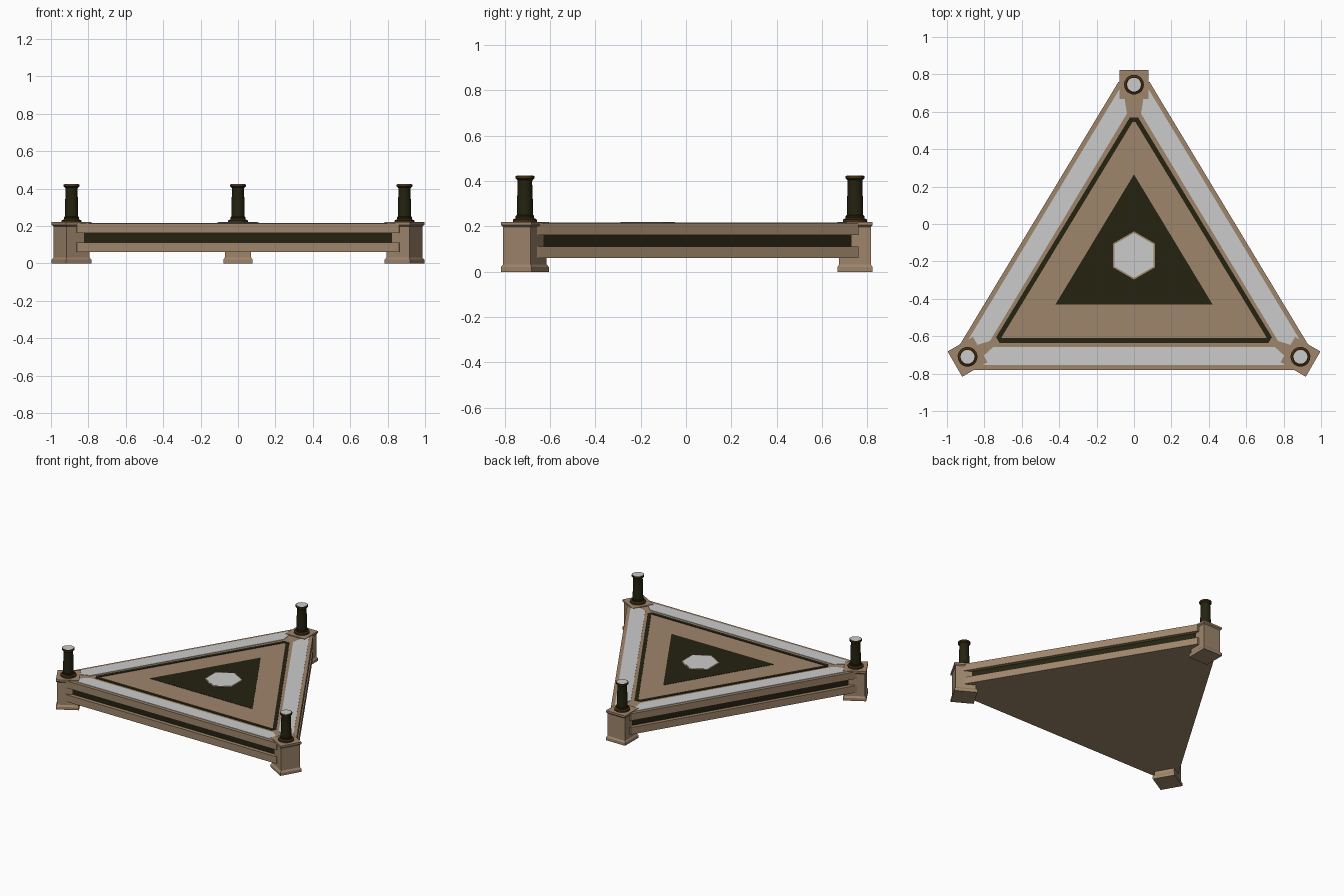
import bpy, bmesh, math
from mathutils import Vector

if "Cube" in bpy.data.objects:
    bpy.data.objects.remove(bpy.data.objects["Cube"])


def material(name, rgb):
    m = bpy.data.materials.new(name)
    m.diffuse_color = (*rgb, 1)
    m.use_nodes = True
    m.node_tree.nodes["Principled BSDF"].inputs["Base Color"].default_value = m.diffuse_color
    return m


TAN = material("tan stone", (0.342, 0.235, 0.147))
DARK = material("dark olive", (0.018, 0.016, 0.005))
GREY = material("pale grey", (0.60, 0.60, 0.60))
BROWN = material("dark bronze", (0.055, 0.026, 0.006))


def inset(pts, d):
    """Offset a counter-clockwise convex outline inward by d."""
    out, n = [], len(pts)
    for i in range(n):
        p = Vector(pts[i])
        e1 = (p - Vector(pts[i - 1])).normalized()
        e2 = (Vector(pts[(i + 1) % n]) - p).normalized()
        n1, n2 = Vector((-e1.y, e1.x)), Vector((-e2.y, e2.x))
        out.append(tuple(p + (n1 + n2) * d / (1 + n1.dot(n2))))
    return out


def loft(name, loops, mats, bands=None, loc=(0, 0), rot=0, smooth=False):
    """Skin stacked (outline, z) loops, cap both ends; bands = material per row + top cap."""
    bm = bmesh.new()
    rings = [[bm.verts.new((x, y, z)) for x, y in pts] for pts, z in loops]
    n = len(rings[0])
    bands = bands or [0] * len(rings)
    for r in range(len(rings) - 1):
        a, b = rings[r], rings[r + 1]
        for i in range(n):
            j = (i + 1) % n
            bm.faces.new((a[i], a[j], b[j], b[i])).material_index = bands[r]
    bm.faces.new(rings[0][::-1]).material_index = bands[0]
    bm.faces.new(rings[-1]).material_index = bands[-1]
    return finish(name, bm, mats, loc, rot, smooth)


def finish(name, bm, mats, loc=(0, 0), rot=0, smooth=False):
    bmesh.ops.recalc_face_normals(bm, faces=bm.faces)
    me = bpy.data.meshes.new(name)
    bm.to_mesh(me)
    bm.free()
    for m in mats:
        me.materials.append(m)
    ob = bpy.data.objects.new(name, me)
    ob.location = (*loc, 0)
    ob.rotation_euler.z = rot
    bpy.context.collection.objects.link(ob)
    if smooth:
        bpy.ops.object.select_all(action='DESELECT')
        bpy.context.view_layer.objects.active = ob
        ob.select_set(True)
        bpy.ops.object.shade_smooth_by_angle(angle=math.radians(35))
    return ob


def plate(name, pts, z0, z1, mat):
    return loft(name, [(pts, z0), (pts, z1)], [mat])


def ring_plate(name, outer, inner, z0, z1, mat):
    bm = bmesh.new()
    n = len(outer)
    rows = [[bm.verts.new((x, y, z)) for x, y in pts]
            for pts, z in ((outer, z0), (outer, z1), (inner, z1), (inner, z0))]
    for r in range(4):
        a, b = rows[r], rows[(r + 1) % 4]
        for i in range(n):
            bm.faces.new((a[i], a[(i + 1) % n], b[(i + 1) % n], b[i]))
    return finish(name, bm, [mat])


def clipped_triangle(a, b, c):
    """Triangle with clipped corners, mirrored across x."""
    return [(-a[0], a[1]), a, b, c, (-c[0], c[1]), (-b[0], b[1])]


def circle(r, n, phase=0.0, cy=0.0):
    return [(r * math.cos(phase + math.tau * i / n),
             cy + r * math.sin(phase + math.tau * i / n)) for i in range(n)]


def square(h):
    return circle(h * math.sqrt(2), 4, math.pi / 4)


# Triangular platform with a dark recessed band around its sides
TOP = 0.214
body = clipped_triangle((0.86, -0.78), (0.94, -0.66), (0.083, 0.76))
rows = [(0, 0.06), (0, 0.112), (0.027, 0.112), (0.027, 0.162), (0, 0.162), (0, TOP)]
loft("platform", [(inset(body, d), z) for d, z in rows], [TAN, DARK], [0, 0, 1, 0, 0, 0])

# Pale walkway strips along the three edges
out = clipped_triangle((0.86, -0.755), (0.919, -0.673), (0.062, 0.747))
inn = clipped_triangle((0.752, -0.657), (0.77, -0.625), (0.038, 0.59))
for i, side in ((0, "front"), (2, "right"), (4, "left")):
    plate(side + "_walkway", [out[i], out[i + 1], inn[i + 1], inn[i]],
          TOP - 0.004, TOP + 0.003, GREY)

# Dark border line
line = clipped_triangle((0.72, -0.635), (0.737, -0.605), (0.022, 0.57))
ring_plate("border_line", line, inset(line, 0.025), TOP - 0.004, TOP + 0.003, DARK)

# Centre triangle and hexagon
plate("centre_triangle", [(-0.42, -0.43), (0.42, -0.43), (0, 0.265)],
      TOP - 0.004, TOP + 0.002, DARK)
plate("hexagon_rim", circle(0.129, 6, math.pi / 2, -0.168), TOP - 0.004, TOP + 0.004, TAN)
plate("hexagon", circle(0.120, 6, math.pi / 2, -0.168), TOP - 0.004, TOP + 0.006, GREY)

# Corner posts, each with a turned column on top
post_rows = [(0.078, 0), (0.078, 0.02), (0.070, 0.032), (0.070, 0.198),
             (0.078, 0.206), (0.078, 0.22)]
col_rows = [(0.053, 0.215), (0.053, 0.230), (0.041, 0.236), (0.041, 0.245),
            (0.036, 0.250), (0.035, 0.31), (0.032, 0.395), (0.034, 0.405),
            (0.042, 0.411), (0.042, 0.422), (0.037, 0.422), (0.037, 0.424)]
col_bands = [1, 1, 0, 0, 0, 0, 0, 1, 1, 1, 2, 2]
corners = (("back", (0, 0.745), 0),
           ("left", (-0.89, -0.71), math.radians(120)),
           ("right", (0.89, -0.71), math.radians(-120)))
for side, loc, rot in corners:
    loft(side + "_post", [(square(h), z) for h, z in post_rows], [TAN], None, loc, rot)
    loft(side + "_column", [(circle(r, 20), z) for r, z in col_rows],
         [DARK, BROWN, GREY], col_bands, loc, rot, True)
